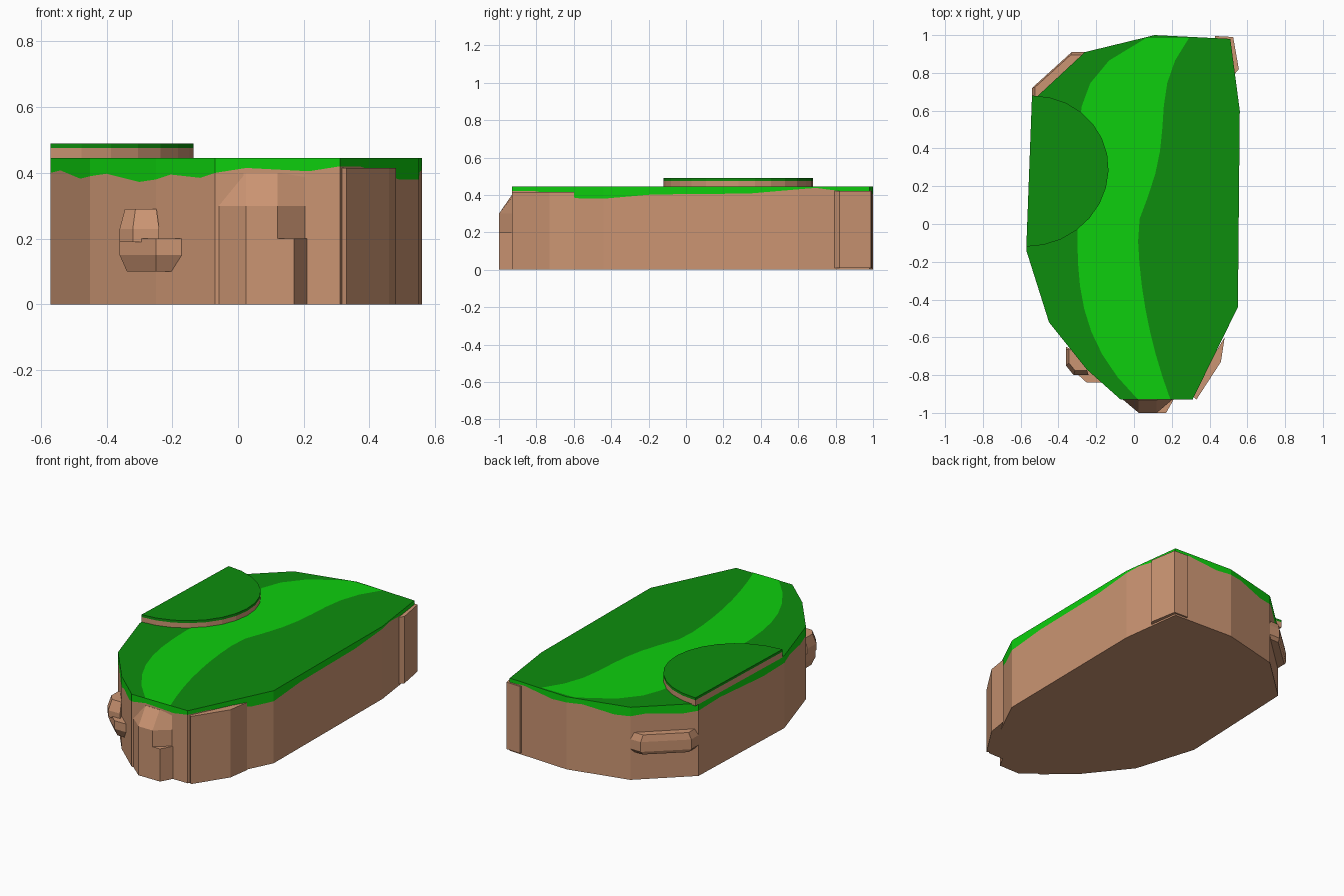
import bpy
import bmesh
from math import sin, cos, pi
from mathutils import Vector

cube = bpy.data.objects.get("Cube")
if cube:
    bpy.data.objects.remove(cube, do_unlink=True)


def make_material(name, red, green, blue):
    material = bpy.data.materials.new(name)
    material.use_nodes = True
    colour = (red, green, blue, 1)
    material.diffuse_color = colour
    shader = material.node_tree.nodes["Principled BSDF"]
    shader.inputs["Base Color"].default_value = colour
    return material


CLAY = make_material("clay brown", 0.6, 0.3, 0.17)
LIGHT = make_material("light grass", 0.004, 0.62, 0.004)
DARK = make_material("dark grass", 0.004, 0.27, 0.004)
TOP = 0.445


def finish(name, mesh_data, materials):
    """Turn the bmesh into a named object."""
    bmesh.ops.recalc_face_normals(mesh_data, faces=mesh_data.faces)
    mesh = bpy.data.meshes.new(name)
    mesh_data.to_mesh(mesh)
    mesh_data.free()
    for material in materials:
        mesh.materials.append(material)
    part = bpy.data.objects.new(name, mesh)
    bpy.context.collection.objects.link(part)


def loft(name, rings, materials=(CLAY,)):
    """Skin closed rings upwards; each wall takes the next material, the lid the last."""
    shape = bmesh.new()
    loops = [[shape.verts.new(point) for point in ring] for ring in rings]
    last = len(materials) - 1
    shape.faces.new(reversed(loops[0]))
    shape.faces.new(loops[-1]).material_index = last
    for level, (lower, upper) in enumerate(zip(loops, loops[1:])):
        for j in range(len(lower)):
            wall = shape.faces.new((lower[j - 1], lower[j], upper[j], upper[j - 1]))
            wall.material_index = min(level, last)
    finish(name, shape, materials)


def flat_ring(plan, height):
    return [(point[0], point[1], height) for point in plan]


def rock(name, plan, levels):
    """Stack one plan at several (height, scale) levels, shrinking to its first corner."""
    anchor = Vector(plan[0])
    rings = []
    for height, scale in levels:
        scaled = [anchor.lerp(Vector(corner), scale) for corner in plan]
        rings.append(flat_ring(scaled, height))
    loft(name, rings)


# Main block: plan corners, each with the height of the grass fringe there
corners = [Vector(corner) for corner in (
    (-0.07, -0.93, 0.4), (0.31, -0.93, 0.42), (0.55, -0.44, 0.38), (0.56, 0.6, 0.43),
    (0.51, 0.98, 0.42), (0.11, 1, 0.41), (-0.26, 0.91, 0.39), (-0.54, 0.65, 0.4),
    (-0.57, -0.14, 0.4), (-0.45, -0.52, 0.39), (-0.25, -0.77, 0.38))]
PIECES = 4
fringe = []
for start, end in zip(corners, corners[1:] + corners[:1]):
    for step in range(PIECES):
        t = step / PIECES
        point = start.lerp(end, t)
        point.z += 0.01 * sin(2 * pi * t)
        fringe.append(point)
loft("cliff_block", [flat_ring(fringe, 0), fringe, flat_ring(fringe, TOP)],
     (CLAY, LIGHT, DARK))


# Winding light grass strip: edges given as curves along the length
def strip_left(y):
    return 0.4 * abs(y) ** (3 if y < 0 else 6) - 0.3


def strip_right(y):
    if y < 0:
        return 0.02 + 0.2 * y * y
    return 0.02 + 0.35 * y * y + 0.07 * sin(5 * y)


ROWS = 16
FRONT, BACK = -0.93, 0.985
strip = bmesh.new()
previous = None
for row in range(ROWS + 1):
    y = FRONT + (BACK - FRONT) * row / ROWS
    pair = [strip.verts.new((edge(y), y, TOP + 0.002))
            for edge in (strip_left, strip_right)]
    if previous:
        strip.faces.new((previous[0], previous[1], pair[1], pair[0]))
    previous = pair
finish("grass_strip", strip, (LIGHT,))

# Raised half-round terrace along the side
ARC = 14
terrace = []
for step in range(ARC + 1):
    angle = pi * step / ARC
    terrace.append((0.42 * sin(angle) - 0.015 * cos(angle) - 0.555,
                    0.28 - 0.4 * cos(angle)))
loft("terrace", [flat_ring(terrace, height) for height in (0.44, 0.475, 0.49)],
     (CLAY, DARK))


# Front buttress, notched on one side and sloping back at the top
def buttress_ring(height, corner_x, front_y=-1):
    return flat_ring([(-0.07, -0.92), (0.025, front_y),
                      (corner_x, front_y), (0.215, -0.92)], height)


loft("front_buttress", [buttress_ring(0, 0.17), buttress_ring(0.2, 0.17),
                        buttress_ring(0.2, 0.12), buttress_ring(0.3, 0.12),
                        buttress_ring(0.4, 0.12, -0.931)])

# Bulging slab and column on the two corners
rock("corner_slab", [(0.3, -0.9), (0.33, -0.93), (0.46, -0.73), (0.48, -0.6)],
     [(0, 1), (0.415, 1)])
rock("back_column", [(0.4, 0.8), (0.53, 0.79), (0.555, 0.82), (0.525, 0.99), (0.43, 0.995)],
     [(0.01, 1), (0.42, 1)])

# Ledge on the angled back face
rock("back_ledge", [(-0.38, 0.76), (-0.26, 0.91), (-0.33, 0.91), (-0.54, 0.72), (-0.54, 0.65)],
     [(0.17, 0.9), (0.19, 1), (0.25, 1), (0.29, 0.9)])

# Front outcrop: a long low stone with a knob on it
rock("low_stone", [(-0.25, -0.7), (-0.36, -0.65), (-0.36, -0.74), (-0.25, -0.84),
                   (-0.16, -0.84)],
     [(0.1, 0.8), (0.15, 1), (0.2, 1)])
rock("stone_knob", [(-0.28, -0.68), (-0.36, -0.66), (-0.36, -0.75), (-0.32, -0.8),
                    (-0.24, -0.8)],
     [(0.19, 1), (0.23, 1), (0.29, 0.8)])
